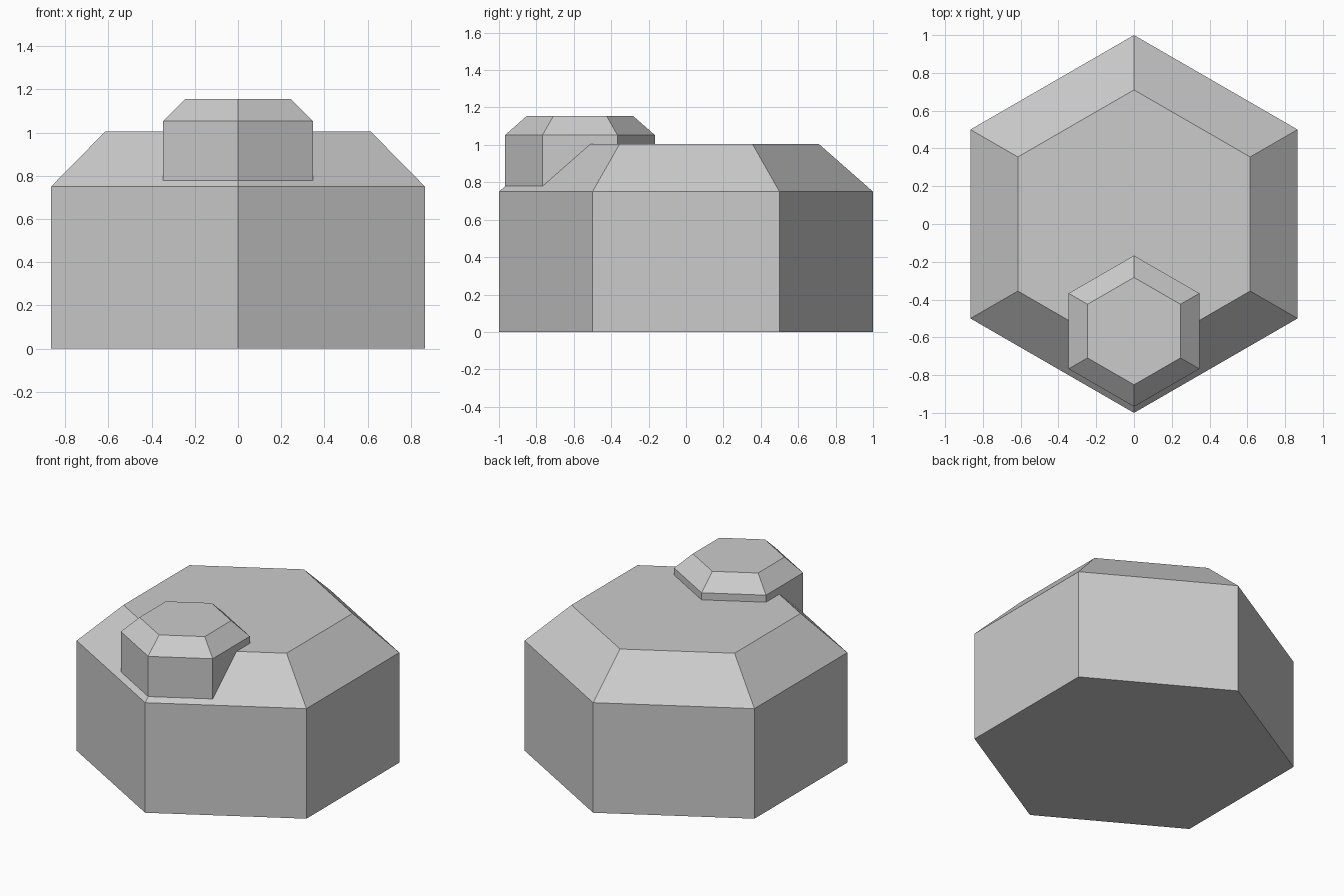
import bpy, bmesh
from math import cos, sin, pi

if "Cube" in bpy.data.objects:
    bpy.data.objects.remove(bpy.data.objects["Cube"])


def hex_block(name, center, scale):
    """Hexagonal prism with a chamfered top, made from stacked rings."""
    profile = [(1.0, 0.0), (1.0, 0.75), (0.71, 1.005)]  # radius, height
    bm = bmesh.new()
    rings = []
    for r, z in profile:
        rings.append([bm.verts.new((r * cos(pi / 2 + i * pi / 3),
                                    r * sin(pi / 2 + i * pi / 3), z))
                      for i in range(6)])
    for low, high in zip(rings, rings[1:]):
        for i in range(6):
            j = (i + 1) % 6
            bm.faces.new((low[i], low[j], high[j], high[i]))
    bm.faces.new(rings[0][::-1])
    bm.faces.new(rings[-1])
    bmesh.ops.scale(bm, vec=(scale,) * 3, verts=bm.verts)
    bmesh.ops.translate(bm, vec=center, verts=bm.verts)
    mesh = bpy.data.meshes.new(name)
    bm.to_mesh(mesh)
    bm.free()
    obj = bpy.data.objects.new(name, mesh)
    bpy.context.collection.objects.link(obj)
    return obj


# Large body and the smaller copy sunk into its front shoulder
hex_block("hex_body", (0, 0, 0), 1.0)
hex_block("hex_knob", (0, -0.567, 0.753), 0.4)
